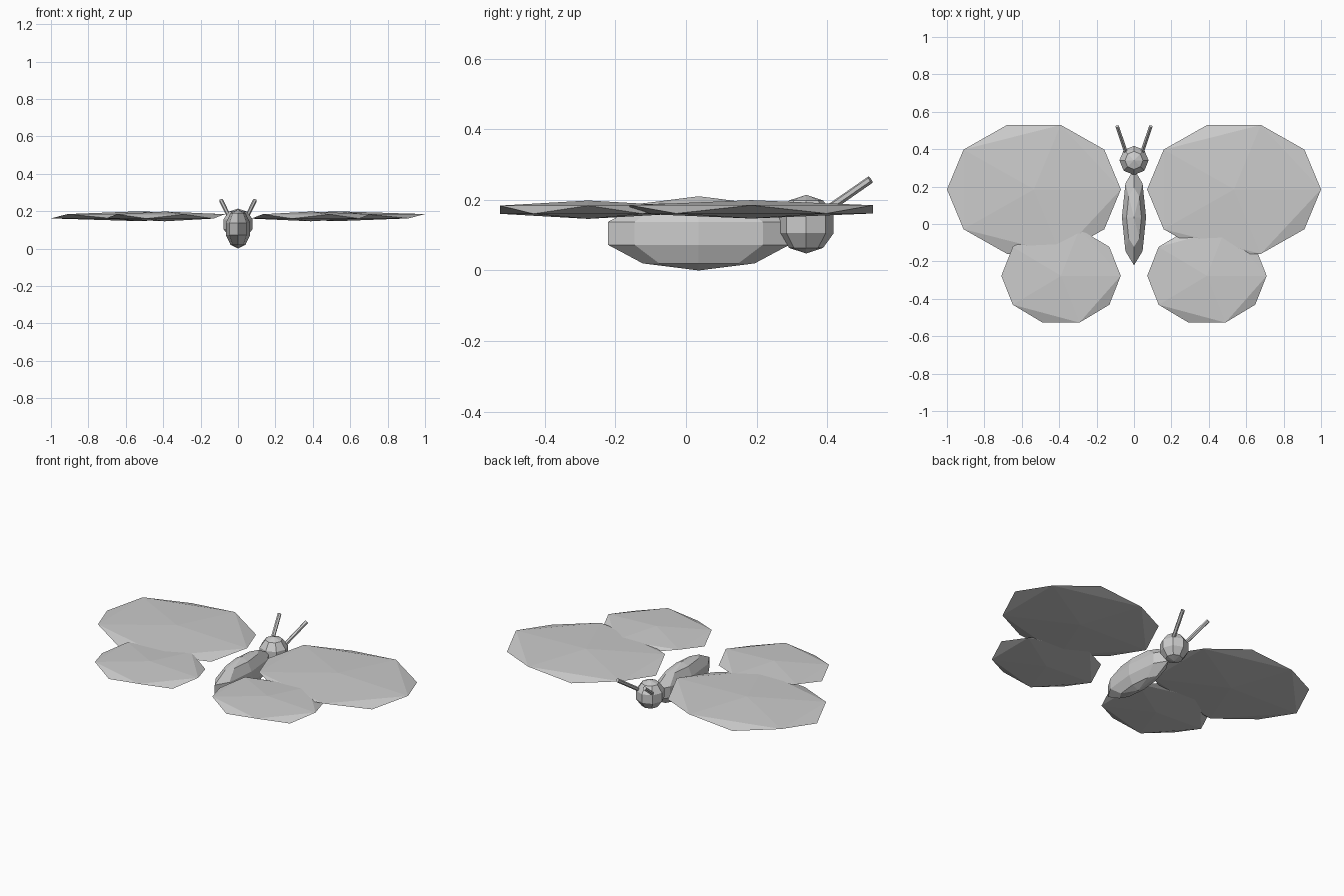
import bpy
from mathutils import Vector

if "Cube" in bpy.data.objects:
    bpy.data.objects.remove(bpy.data.objects["Cube"])


def ball(name, loc, scale):
    # faceted 8 x 5 sphere
    bpy.ops.mesh.primitive_uv_sphere_add(segments=8, ring_count=5, radius=1, location=loc)
    ob = bpy.context.object
    ob.name = name
    ob.scale = scale


def wing(name, loc, scale):
    # flattened icosahedron
    bpy.ops.mesh.primitive_ico_sphere_add(subdivisions=1, radius=1, location=loc)
    ob = bpy.context.object
    ob.name = name
    ob.scale = scale


def rod(name, a, b, r):
    a, b = Vector(a), Vector(b)
    bpy.ops.mesh.primitive_cylinder_add(vertices=6, radius=r, depth=(b - a).length,
                                        location=(a + b) / 2)
    ob = bpy.context.object
    ob.name = name
    ob.rotation_euler = (b - a).to_track_quat('Z', 'Y').to_euler()


# Body and head
ball("body", (0, 0.036, 0.105), (0.068, 0.27, 0.105))
ball("head", (0, 0.34, 0.131), (0.082, 0.082, 0.083))

# Wings and antennae on both sides
for side, s in (("left", -1), ("right", 1)):
    wing("front_wing_" + side, (s * 0.535, 0.185, 0.173), (0.52, 0.405, 0.026))
    wing("hind_wing_" + side, (s * 0.39, -0.277, 0.172), (0.357, 0.294, 0.026))
    rod("antenna_" + side, (s * 0.04, 0.375, 0.155), (s * 0.09, 0.522, 0.257), 0.011)
